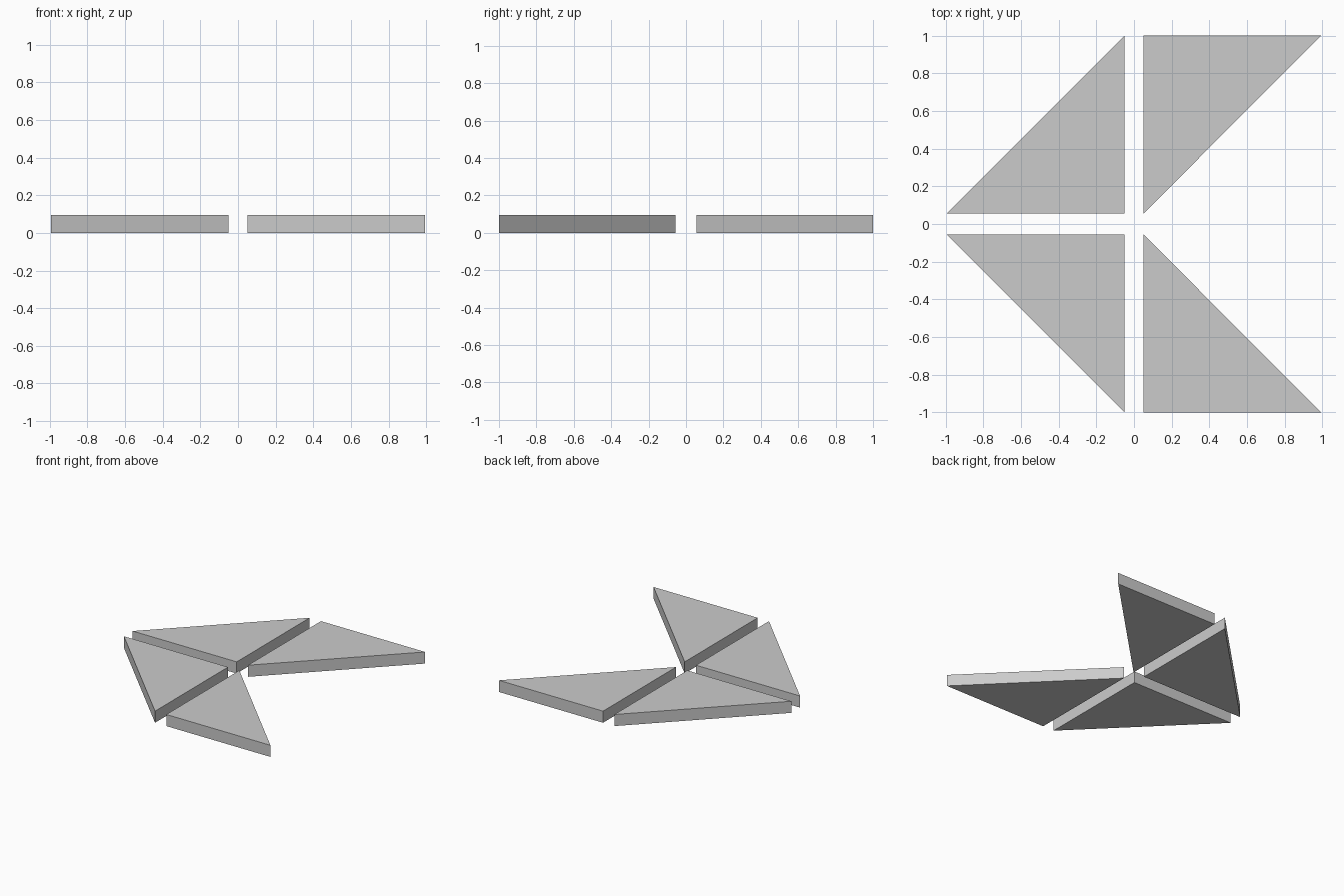
import bpy
import bmesh

if "Cube" in bpy.data.objects:
    bpy.data.objects.remove(bpy.data.objects["Cube"])

HEIGHT = 0.095
XI, XO = 0.051, 0.994   # inner and outer x
YI, YO = 0.056, 1.0     # inner and outer y


def triangle_tile(name, outline):
    """Extrude a triangular outline into a flat tile standing on z = 0."""
    bm = bmesh.new()
    face = bm.faces.new([bm.verts.new((x, y, 0)) for x, y in outline])
    ext = bmesh.ops.extrude_face_region(bm, geom=[face], use_keep_orig=True)
    top = [g for g in ext["geom"] if isinstance(g, bmesh.types.BMVert)]
    bmesh.ops.translate(bm, verts=top, vec=(0, 0, HEIGHT))
    bmesh.ops.recalc_face_normals(bm, faces=bm.faces)
    mesh = bpy.data.meshes.new(name)
    bm.to_mesh(mesh)
    bm.free()
    bpy.context.collection.objects.link(bpy.data.objects.new(name, mesh))


# Tiles mirrored front to back
for side, s in (("front", -1), ("back", 1)):
    # Left tile: right angle at the centre
    triangle_tile(f"{side}_left_tile",
                  [(-XO, s * YI), (-XI, s * YI), (-XI, s * YO)])
    # Right tile: right angle at the outer edge
    triangle_tile(f"{side}_right_tile",
                  [(XI, s * YI), (XO, s * YO), (XI, s * YO)])
